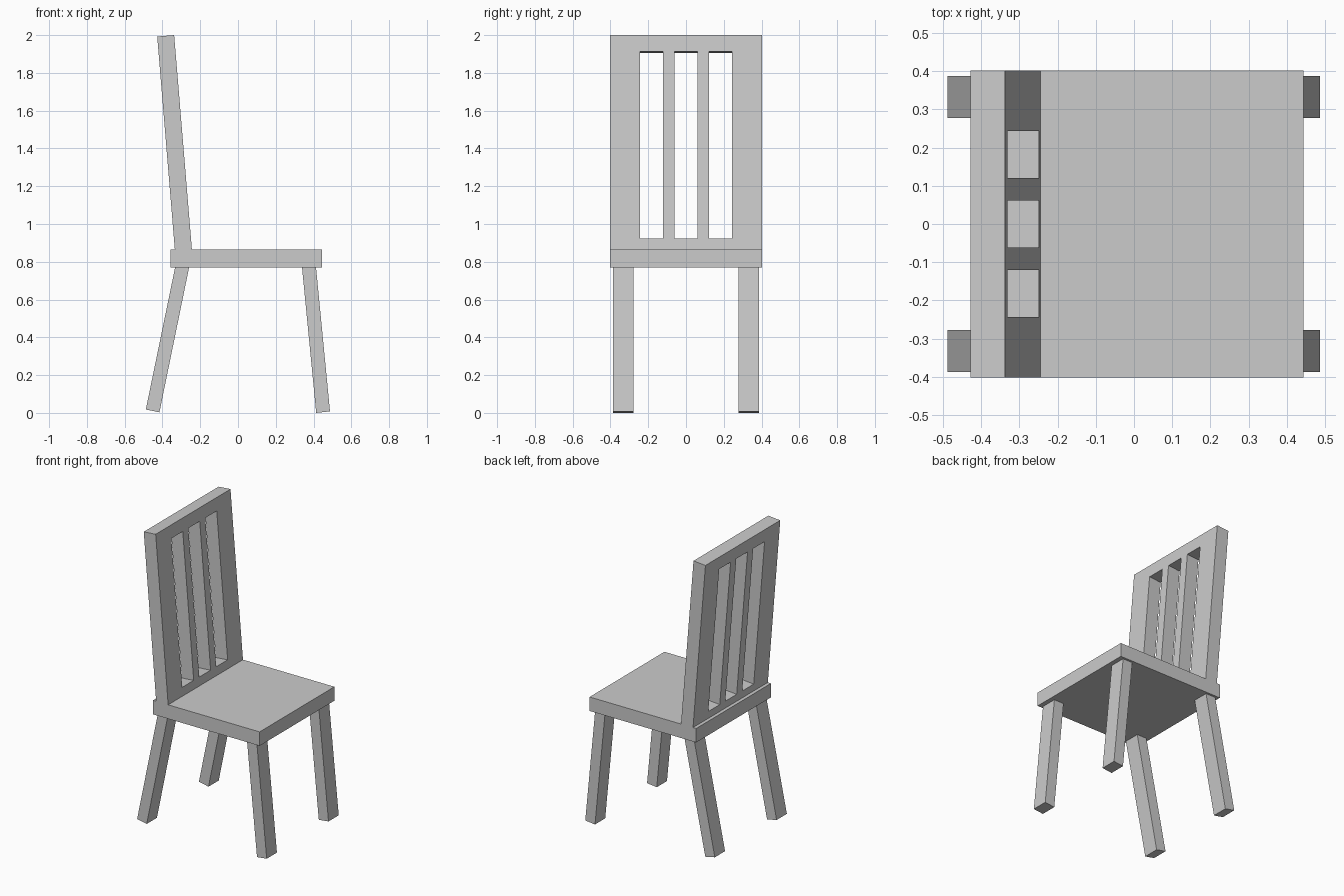
import bpy, bmesh, math
from mathutils import Vector, Matrix

if "Cube" in bpy.data.objects:
    bpy.data.objects.remove(bpy.data.objects["Cube"])


def finish(name, bm):
    bmesh.ops.recalc_face_normals(bm, faces=bm.faces[:])
    mesh = bpy.data.meshes.new(name)
    bm.to_mesh(mesh)
    bm.free()
    ob = bpy.data.objects.new(name, mesh)
    bpy.context.collection.objects.link(ob)
    return ob


def prism(name, profile, y0, y1):
    """Extrude an x-z outline from y0 to y1."""
    bm = bmesh.new()
    face = bm.faces.new([bm.verts.new((x, y0, z)) for x, z in profile])
    geom = bmesh.ops.extrude_face_region(bm, geom=[face])["geom"]
    verts = [g for g in geom if isinstance(g, bmesh.types.BMVert)]
    bmesh.ops.translate(bm, vec=(0, y1 - y0, 0), verts=verts)
    return finish(name, bm)


# Seat slab
prism("seat", [(-0.358, 0.77), (0.444, 0.77), (0.444, 0.865), (-0.358, 0.865)], -0.402, 0.402)

# Splayed legs, feet cut square to the leg
rear = [(-0.488, 0.018), (-0.416, 0.003), (-0.259, 0.77), (-0.333, 0.77)]
front = [(0.414, 0.0), (0.487, 0.008), (0.413, 0.77), (0.339, 0.77)]
for side, s in (("left", 1), ("right", -1)):
    for name, outline in (("rear_leg", rear), ("front_leg", front)):
        prism(f"{name}_{side}", outline, s * 0.277, s * 0.387)

# Backrest: panel with three slots, built as a cell grid and thickened
ys = [-0.402, -0.244, -0.121, -0.061, 0.061, 0.121, 0.244, 0.402]
zs = [-1.139, -1.081, -0.087, 0.0]
bm = bmesh.new()
grid = [[bm.verts.new((0, y, z)) for y in ys] for z in zs]
for r in range(3):
    for c in range(7):
        if r == 1 and c % 2 == 1:
            continue
        bm.faces.new((grid[r][c], grid[r][c + 1], grid[r + 1][c + 1], grid[r + 1][c]))
geom = bmesh.ops.extrude_face_region(bm, geom=bm.faces[:])["geom"]
bmesh.ops.translate(bm, vec=(-0.09, 0, 0), verts=[g for g in geom if isinstance(g, bmesh.types.BMVert)])

# Lean the panel backwards about its top front edge
lean = Matrix.Translation(Vector((-0.338, 0, 2.0))) @ Matrix.Rotation(-math.radians(4.73), 4, 'Y')
bmesh.ops.transform(bm, matrix=lean, verts=bm.verts[:])
finish("backrest", bm)
